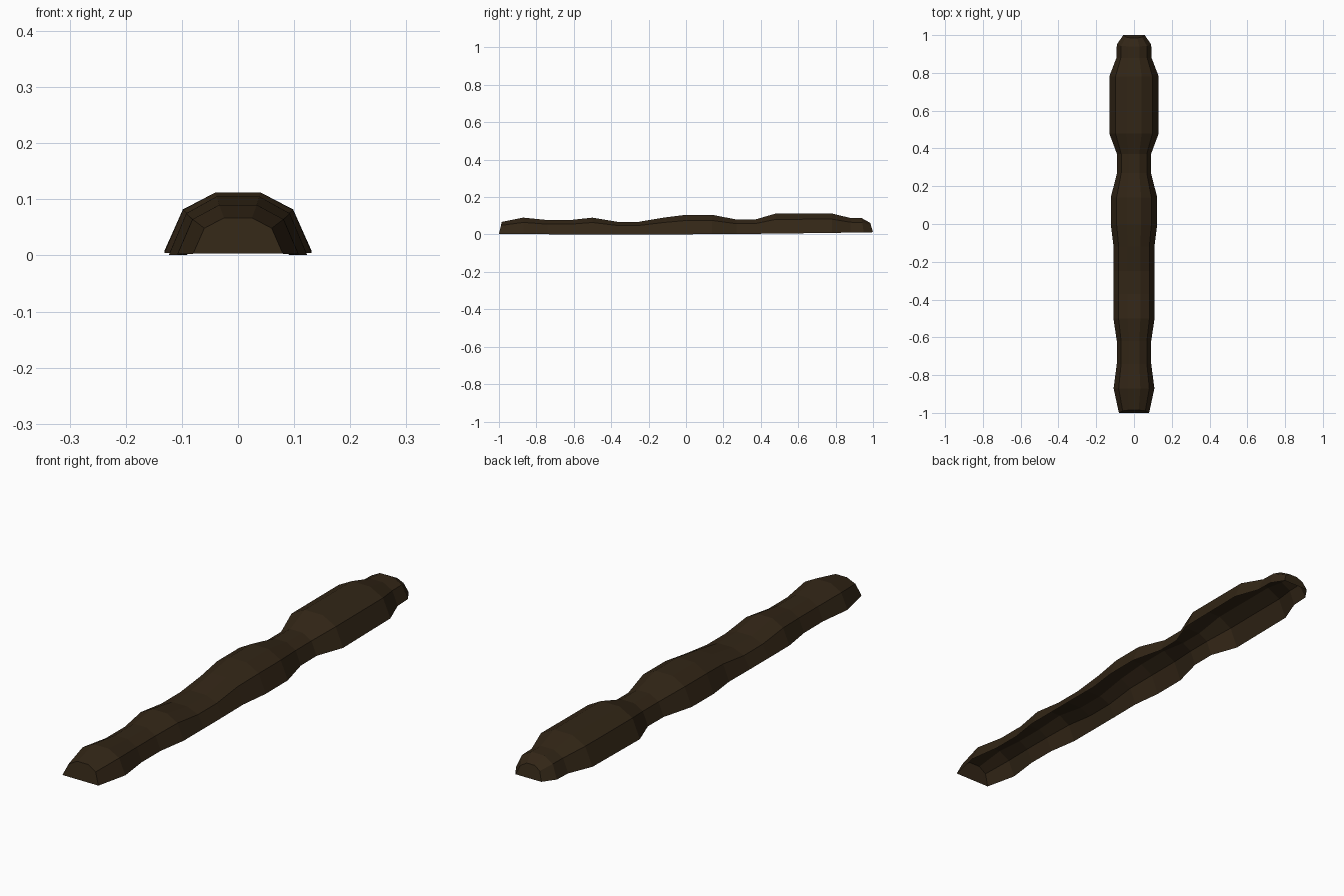
import bpy, bmesh

if "Cube" in bpy.data.objects:
    bpy.data.objects.remove(bpy.data.objects["Cube"])

# stations along the length: y, half width, height, lean of the ring in y
STATIONS = [
    (-1.0, .08, .067, .015), (-.87, .108, .09, 0), (-.74, .091, .077, 0),
    (-.62, .091, .077, 0), (-.5, .109, .09, 0), (-.37, .109, .068, 0),
    (-.25, .109, .068, 0), (-.12, .108, .09, 0), (0, .123, .105, 0),
    (.14, .123, .105, 0), (.27, .09, .08, 0), (.37, .09, .08, 0),
    (.48, .131, .112, 0), (.78, .131, .112, 0), (.88, .093, .088, 0),
    (.95, .091, .087, -.01), (1.0, .057, .062, -.015),
]
# arched cross-section, open underneath (fraction of half width, of height)
ARCH = [(-1, 0), (-.75, .71), (-.31, 1), (.31, 1), (.75, .71), (1, 0)]


def ring(bm, y, w, h, lean):
    base = .001 + .0045 * y + .0065 * y * y
    return [bm.verts.new((u * w, y + lean * v, base + (h - base) * v)) for u, v in ARCH]


# lumpy log shell
bm = bmesh.new()
rings = [ring(bm, *s) for s in STATIONS]
for a, b in zip(rings, rings[1:]):
    for i in range(len(ARCH) - 1):
        bm.faces.new((a[i], b[i], b[i + 1], a[i + 1]))

# end caps
bm.faces.new(rings[0])
bm.faces.new(rings[-1][::-1])
bm.normal_update()

mesh = bpy.data.meshes.new("log_shell")
bm.to_mesh(mesh)
bm.free()
log = bpy.data.objects.new("log_shell", mesh)
bpy.context.collection.objects.link(log)

# dark brown bark
bark = bpy.data.materials.new("bark")
bark.diffuse_color = (.032, .019, .008, 1)
bark.use_nodes = True
bark.node_tree.nodes["Principled BSDF"].inputs["Base Color"].default_value = bark.diffuse_color
mesh.materials.append(bark)
